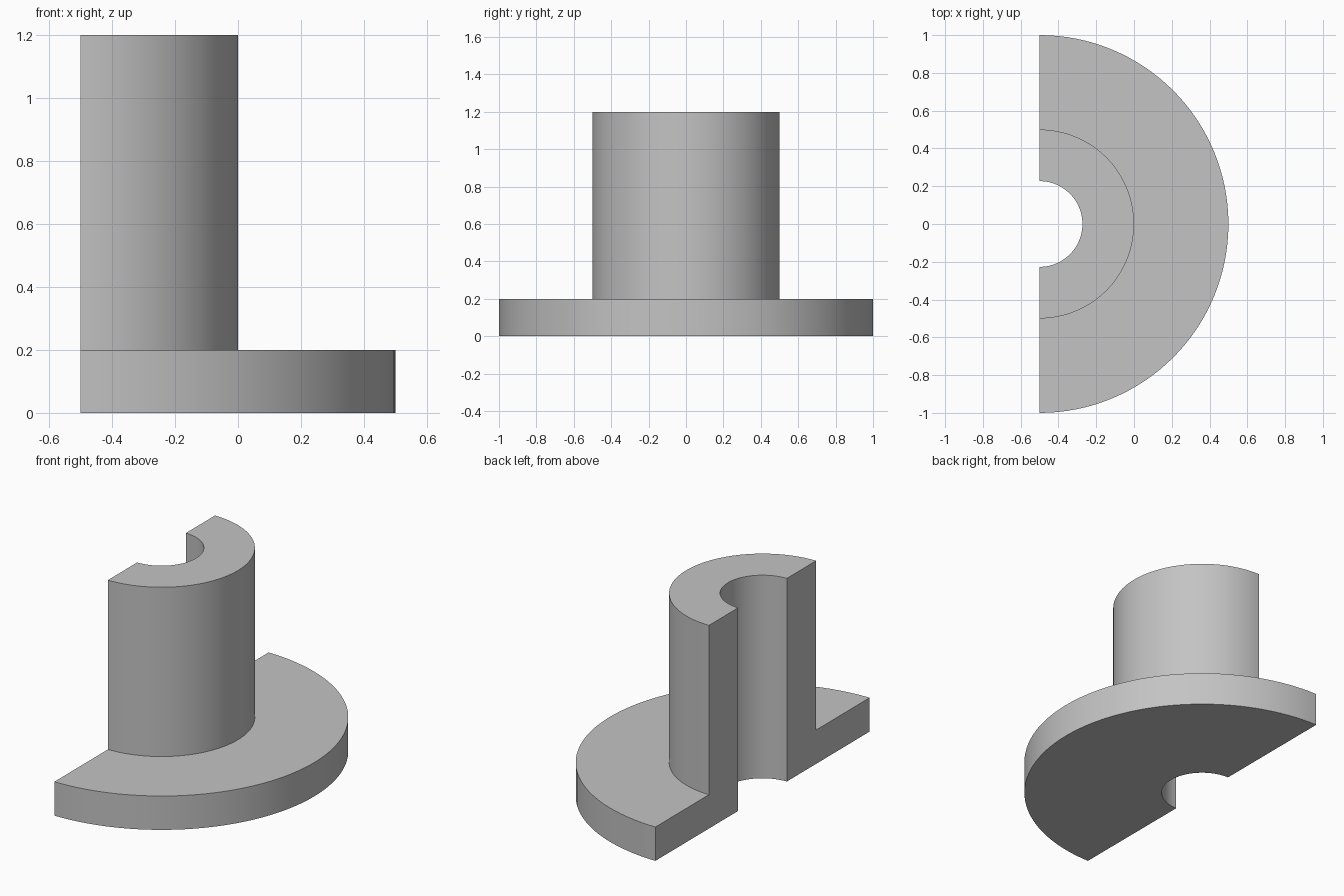
import bpy
import bmesh
import math
from mathutils import Vector

cube = bpy.data.objects.get("Cube")
if cube:
    bpy.data.objects.remove(cube, do_unlink=True)

BORE, HUB, RIM = 0.227, 0.5, 1.0
FLANGE_TOP, HUB_TOP = 0.2, 1.2
CUT_X = -0.5
STEPS = 64

# Single grey material
grey = bpy.data.materials.new("plain grey")
grey.use_nodes = True
colour = (0.55, 0.55, 0.55, 1)
grey.diffuse_color = colour
bsdf = next(n for n in grey.node_tree.nodes if n.type == "BSDF_PRINCIPLED")
bsdf.inputs["Base Color"].default_value = colour
bsdf.inputs["Roughness"].default_value = 0.6

# Half section of the flanged bushing: radius and height
section = [(BORE, 0), (RIM, 0), (RIM, FLANGE_TOP),
           (HUB, FLANGE_TOP), (HUB, HUB_TOP), (BORE, HUB_TOP)]

# Sweep the section through a half turn, keeping both cut faces as caps
bm = bmesh.new()
start = bm.faces.new([bm.verts.new((0, -r, z)) for r, z in section])
end = bm.faces.new([bm.verts.new((0, -r, z)) for r, z in section])
bmesh.ops.delete(bm, geom=[end], context="FACES")
bmesh.ops.spin(bm, geom=list(start.edges), cent=(0, 0, 0), axis=(0, 0, 1),
               angle=math.pi, steps=STEPS, use_duplicate=False)
bmesh.ops.remove_doubles(bm, verts=bm.verts, dist=1e-5)
open_edges = [e for e in bm.edges if e.is_boundary]
bmesh.ops.holes_fill(bm, edges=open_edges, sides=0)
bmesh.ops.recalc_face_normals(bm, faces=bm.faces)
bmesh.ops.translate(bm, verts=bm.verts, vec=Vector((CUT_X, 0, 0)))

mesh = bpy.data.meshes.new("half_flanged_bushing")
bm.to_mesh(mesh)
bm.free()
mesh.materials.append(grey)
bushing = bpy.data.objects.new("half_flanged_bushing", mesh)
bpy.context.collection.objects.link(bushing)

# Smooth round walls with crisp rims and cut edges
bpy.ops.object.select_all(action="DESELECT")
bushing.select_set(True)
bpy.context.view_layer.objects.active = bushing
bpy.ops.object.shade_smooth_by_angle(angle=math.radians(30))
